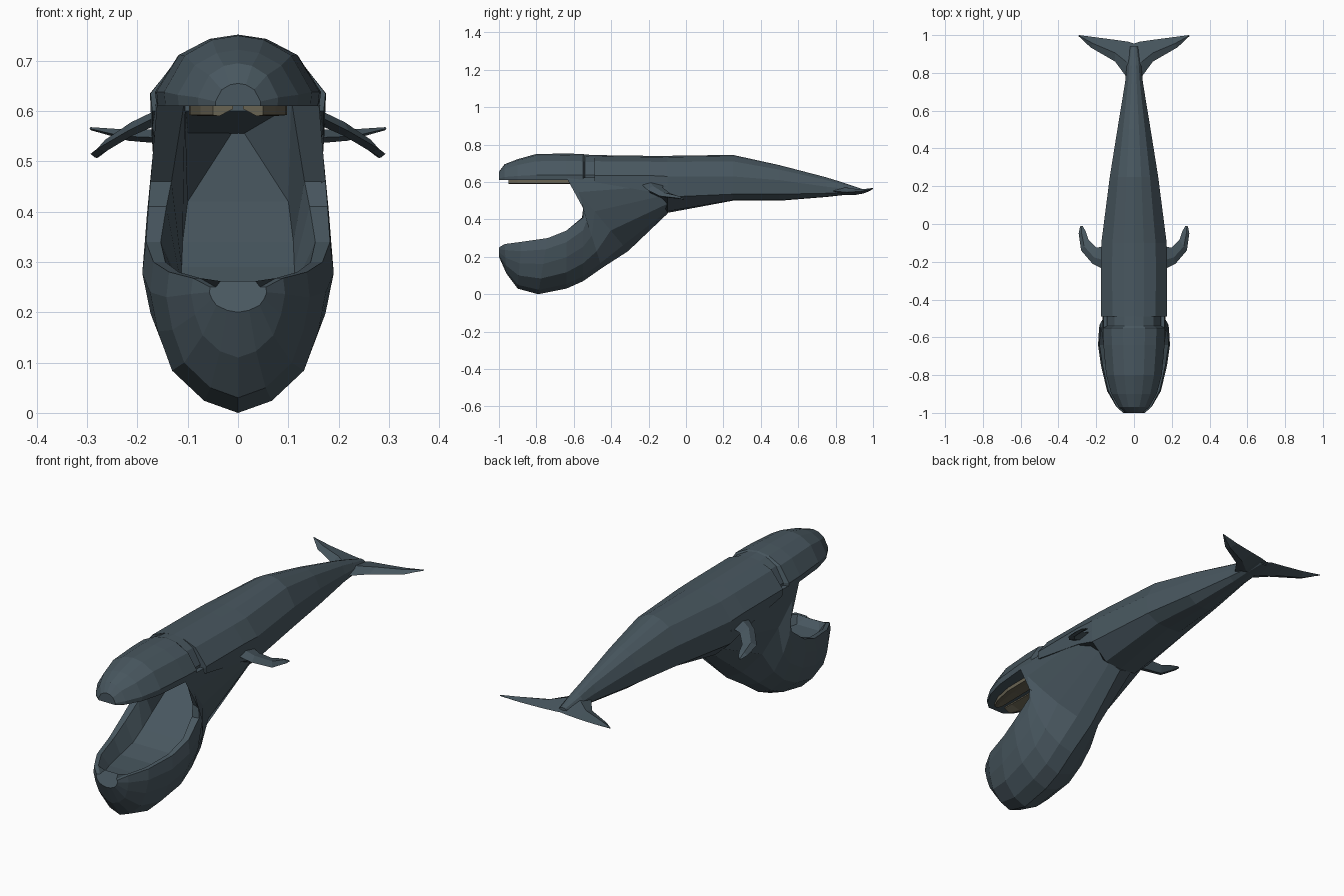
import bpy, bmesh


def material(name, rgb):
    m = bpy.data.materials.new(name)
    m.diffuse_color = (*rgb, 1)
    return m


SKIN = material("slate skin", (0.065, 0.095, 0.115))
BALEEN = material("tan baleen", (0.14, 0.125, 0.085))


def loft(name, rings, mat):
    """Skin a list of equal closed rings, capping both ends."""
    bm = bmesh.new()
    vs = [[bm.verts.new(p) for p in r] for r in rings]
    n = len(vs[0])
    for a, b in zip(vs, vs[1:]):
        for i in range(n):
            j = (i + 1) % n
            bm.faces.new((a[i], a[j], b[j], b[i]))
    bm.faces.new(vs[0])
    bm.faces.new(vs[-1])
    bmesh.ops.recalc_face_normals(bm, faces=bm.faces)
    me = bpy.data.meshes.new(name)
    bm.to_mesh(me)
    bm.free()
    me.materials.append(mat)
    ob = bpy.data.objects.new(name, me)
    bpy.context.collection.objects.link(ob)
    return ob


def mirror_ring(half):
    """Half ring that starts and ends on x = 0 -> full ring."""
    return half + [(-x, y, z) for x, y, z in half[-2:0:-1]]


def blade(name, stations, side):
    """Fin made of (leading point, trailing point, half thickness) stations."""
    rings = []
    for a, b, t in stations:
        m = [a[k] * 0.6 + b[k] * 0.4 for k in range(3)]
        pts = [a, (m[0], m[1], m[2] + t), b, (m[0], m[1], m[2] - t)]
        rings.append([(side * x, y, z) for x, y, z in pts])
    loft(name, rings, SKIN)


# body: y, half width, top, upper side, lower side, bottom
rings = []
for y, w, zt, zm, zl, zb in [
        (-.49, .174, .744, .635, .60, .60),
        (-.20, .175, .740, .635, .55, .555),
        (-.10, .173, .740, .630, .52, .435),
        (.25, .128, .745, .630, .535, .50),
        (.50, .088, .690, .610, .535, .50),
        (.75, .047, .625, .575, .540, .52),
        (.84, .038, .597, .565, .540, .53),
        (.94, .020, .563, .555, .545, .537)]:
    h = zt - zm
    rings.append(mirror_ring([
        (0, y, zt), (.3 * w, y, zt - .07 * h), (.66 * w, y, zt - .3 * h),
        (w, y, zm), (.98 * w, y, zl), (.5 * w, y, zb + .1 * (zl - zb)), (0, y, zb)]))
loft("body", rings, SKIN)

# upper jaw: domed above, flat below, with a narrow neck that leaves a side notch
rings = []
for y, w, zt in [(-1, .045, .655), (-.97, .08, .695), (-.9, .12, .722), (-.8, .147, .75),
                 (-.64, .162, .752), (-.55, .165, .75), (-.54, .142, .747), (-.45, .142, .742)]:
    h = zt - .61
    rings.append(mirror_ring([(x * w, y, .61 + k * h) for x, k in
                              [(0, 1), (.35, .94), (.72, .72), (1, .2), (.98, 0), (0, 0)]]))
loft("upper_jaw", rings, SKIN)

# lower jaw, cheeks and throat:
# rim (y, z, half width, inner share), keel (y, z), mouth floor (y, z, half width)
JAW = [
    ((-1.0, .25, .055, .8), (-1.0, .20), (-.965, .262, .035)),
    ((-.97, .268, .09, .84), (-.96, .11), (-.93, .235, .06)),
    ((-.88, .28, .137, .86), (-.90, .03), (-.86, .23, .085)),
    ((-.74, .30, .168, .86), (-.79, 0), (-.74, .23, .11)),
    ((-.64, .34, .183, .84), (-.64, .03), (-.64, .25, .112)),
    ((-.55, .41, .178, .80), (-.55, .07), (-.57, .29, .112)),
    ((-.55, .46, .174, .76), (-.45, .14), (-.50, .34, .11)),
    ((-.64, .625, .16, .66), (-.31, .23), (-.40, .42, .10)),
    ((-.10, .62, .166, .60), (-.10, .43), (-.20, .56, .01))]
rings = []
for (yr, zr, wr, k_in), (yb, zb), (yf, zf, wf) in JAW:
    half = [(k * wr, yr + (yb - yr) * t, zr + (zb - zr) * t) for k, t in
            [(0, 1), (.4, .92), (.78, .72), (.95, .46), (1.04, .2), (1, 0)]]
    half += [(k_in * wr, yr + .3 * (yf - yr), zr), (wf, yf, zf), (0, yf, zf)]
    rings.append(mirror_ring(half))
loft("lower_jaw", rings, SKIN)

for side, label in ((1, "right"), (-1, "left")):
    # baleen plate under each half of the upper jaw, sloping up to the middle
    strip = [(-.95, .01, .05), (-.90, .01, .075), (-.80, .012, .095), (-.62, .012, .097)]
    loft("baleen_" + label, [[(side * a, y, .604), (side * b * .75, y, .59), (side * b, y, .592),
                              (side * b, y, .62), (side * a, y, .62)] for y, a, b in strip], BALEEN)
    # pectoral flipper
    blade("flipper_" + label, [
        ((.16, -.24, .59), (.16, -.12, .585), .015),
        ((.22, -.21, .56), (.20, -.125, .57), .014),
        ((.28, -.14, .525), (.24, -.085, .54), .012),
        ((.293, -.05, .515), (.255, -.04, .525), .008),
        ((.285, -.012, .508), (.272, -.01, .512), .003)], side)
    # tail fluke
    blade("fluke_" + label, [
        ((0, .76, .56), (0, .955, .545), .022),
        ((.045, .785, .552), (.03, .965, .548), .02),
        ((.10, .86, .545), (.10, .975, .55), .016),
        ((.23, .935, .55), (.20, .988, .555), .011),
        ((.295, .996, .565), (.29, 1.0, .565), .003)], side)
